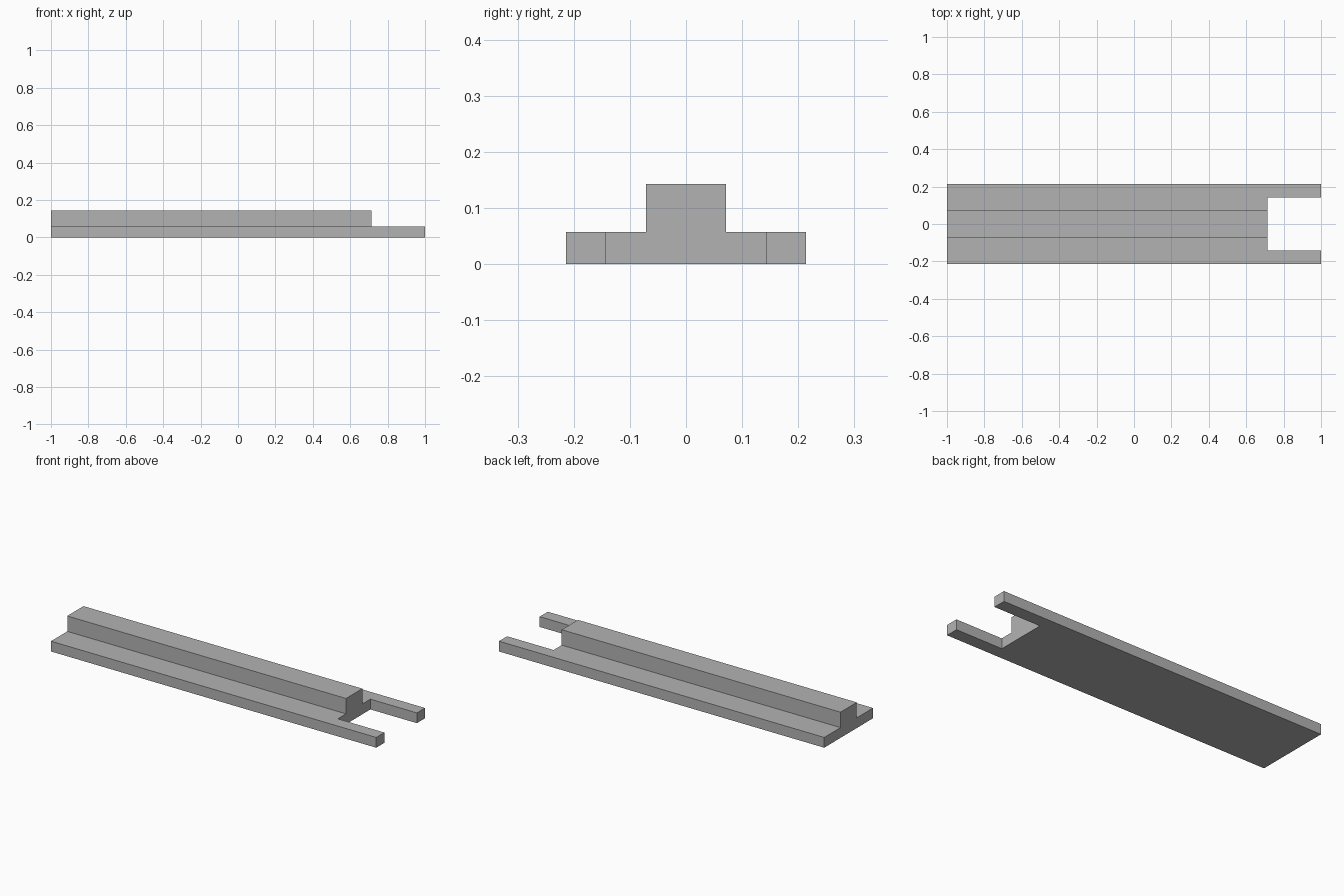
import bpy
import bmesh
from math import radians
from mathutils import Vector

cube = bpy.data.objects.get("Cube")
if cube:
    bpy.data.objects.remove(cube, do_unlink=True)

U = 1 / 14                       # design unit
BASE_H, RIB_H = 0.8 * U, 2 * U
BACK, SHOULDER, TIP = -1.0, 10 * U, 1.0

grey = bpy.data.materials.new("plain grey")
grey.use_nodes = True
colour = (0.45, 0.45, 0.45, 1)
grey.diffuse_color = colour
grey.node_tree.nodes["Principled BSDF"].inputs["Base Color"].default_value = colour

bm = bmesh.new()


def extrude(faces, length):
    """Push faces along x and return the new end faces."""
    geom = bmesh.ops.extrude_face_region(bm, geom=faces)["geom"]
    verts = [g for g in geom if isinstance(g, bmesh.types.BMVert)]
    bmesh.ops.translate(bm, verts=verts, vec=Vector((length, 0, 0)))
    return [g for g in geom if isinstance(g, bmesh.types.BMFace)]


# Cross-section: ribbed middle with a prong section on each side
middle = [(-2, 0), (2, 0), (2, BASE_H), (1, BASE_H), (1, RIB_H),
          (-1, RIB_H), (-1, BASE_H), (-2, BASE_H)]
sections = [middle]
for s in (-1, 1):
    sections.append([(2 * s, 0), (3 * s, 0), (3 * s, BASE_H), (2 * s, BASE_H)])
for points in sections:
    bm.faces.new([bm.verts.new((BACK, y * U, z)) for y, z in points])
bmesh.ops.remove_doubles(bm, verts=bm.verts[:], dist=1e-4)
bmesh.ops.recalc_face_normals(bm, faces=bm.faces[:])

# Ribbed body, with its back end closed
back_faces = bm.faces[:]
ends = extrude(back_faces, SHOULDER - BACK)
if not any(f.calc_center_median().x < BACK + 1e-4 and
           all(abs(v.co.x - BACK) < 1e-4 for v in f.verts) for f in bm.faces):
    bmesh.ops.holes_fill(bm, edges=[e for e in bm.edges if e.is_boundary], sides=0)

# Two prongs run on past the rib
prongs = [f for f in ends if abs(f.calc_center_median().y) > 2 * U]
extrude(prongs, TIP - SHOULDER)
inner = [f for f in prongs if f.is_valid]
if inner:
    bmesh.ops.delete(bm, geom=inner, context="FACES_ONLY")

# Merge coplanar faces
bmesh.ops.recalc_face_normals(bm, faces=bm.faces[:])
bmesh.ops.dissolve_limit(bm, angle_limit=radians(1), verts=bm.verts[:], edges=bm.edges[:])
bmesh.ops.recalc_face_normals(bm, faces=bm.faces[:])

mesh = bpy.data.meshes.new("forked_rail")
bm.to_mesh(mesh)
bm.free()
mesh.materials.append(grey)
rail = bpy.data.objects.new("forked_rail", mesh)
bpy.context.collection.objects.link(rail)
